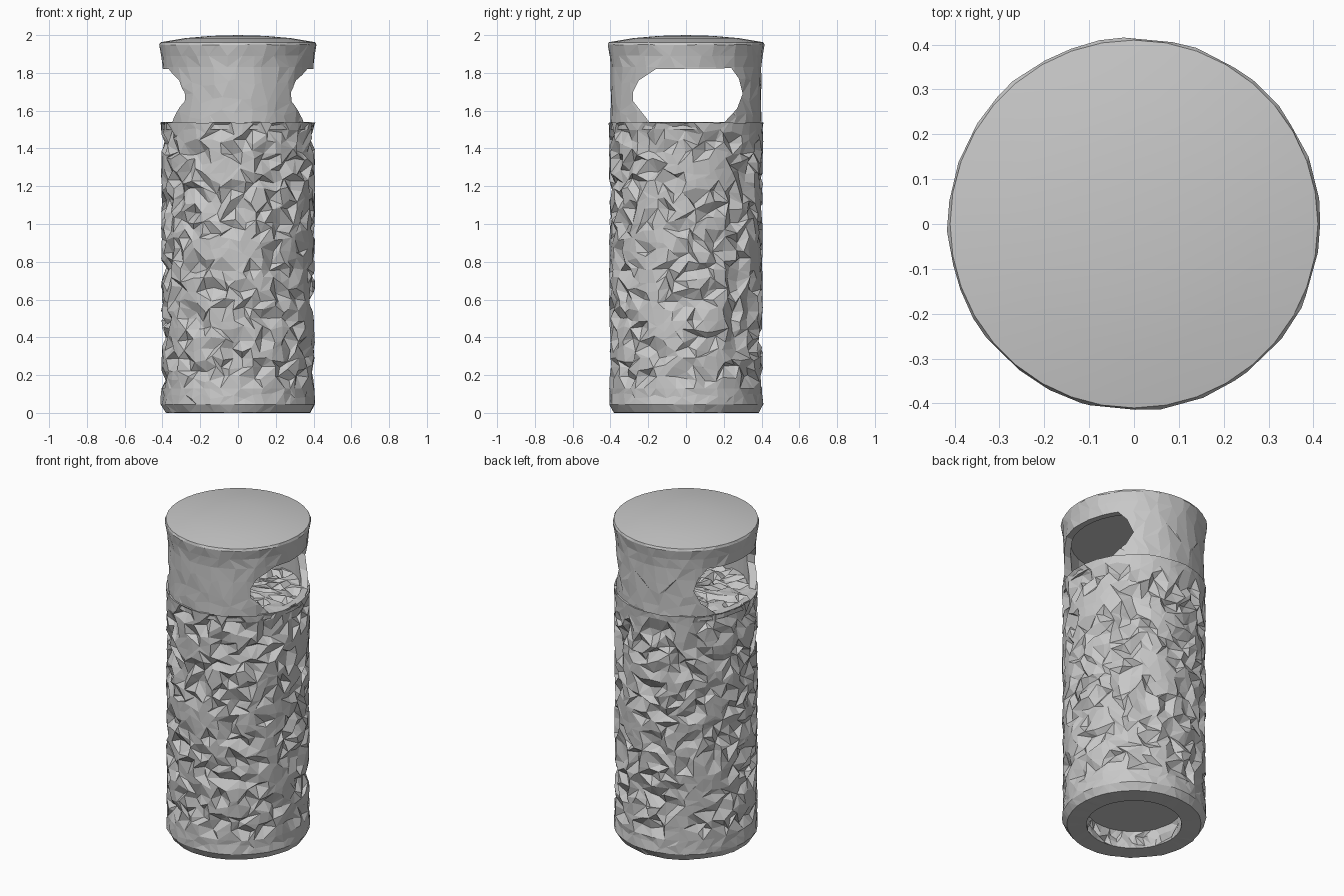
import bpy, bmesh, math, random
from mathutils import Vector

random.seed(7)
cube = bpy.data.objects.get("Cube")
if cube:
    bpy.data.objects.remove(cube)

stone = bpy.data.materials.new("grey_stone")
stone.use_nodes = True
GREY = (0.58, 0.58, 0.58, 1)
stone.diffuse_color = GREY
stone.node_tree.nodes["Principled BSDF"].inputs["Base Color"].default_value = GREY


def finish(name, bm):
    mesh = bpy.data.meshes.new(name)
    bm.to_mesh(mesh)
    bm.free()
    mesh.materials.append(stone)
    obj = bpy.data.objects.new(name, mesh)
    bpy.context.collection.objects.link(obj)
    return obj


def chipped_lathe(name, sections, columns, closed=False):
    """Turn a profile; each section is (start, end, steps, chip depth, chip chance)."""
    bm = bmesh.new()
    rings = []
    for start, end, steps, depth, chance in sections:
        a, b = Vector(start), Vector(end)
        step = (b - a) / steps
        inward = Vector((-step.y, step.x)).normalized()
        for i in range(steps):
            ring = []
            for c in range(columns):
                p = a + step * i
                turn = c
                if depth and p.x > 0.01:
                    turn += random.uniform(-0.38, 0.38)
                    if i:
                        p += step * random.uniform(-0.38, 0.38)
                    p += inward * random.uniform(0, 0.006)
                    if i and random.random() < chance:
                        p += inward * depth * random.uniform(0.5, 1)
                ang = math.tau * turn / columns
                ring.append(bm.verts.new((p.x * math.cos(ang), p.x * math.sin(ang), max(p.y, 0))))
            rings.append(ring)
    if not closed:
        last = sections[-1][1]
        rings.append([bm.verts.new((0, 0, last[1])) for c in range(columns)])
    for low, high in zip(rings, rings[1:]):
        for c in range(columns):
            d = (c + 1) % columns
            quad = [low[c], low[d], high[d], high[c]]
            if random.random() < 0.5:
                quad = quad[1:] + quad[:1]
            bm.faces.new((quad[0], quad[1], quad[2]))
            bm.faces.new((quad[0], quad[2], quad[3]))
    if closed:
        for c in range(columns):
            d = (c + 1) % columns
            bm.faces.new((rings[-1][c], rings[-1][d], rings[0][d], rings[0][c]))
    bmesh.ops.remove_doubles(bm, verts=bm.verts, dist=0.0005)
    bmesh.ops.recalc_face_normals(bm, faces=bm.faces)
    return finish(name, bm)


# Rough body with a recessed underside and a rough floor below the openings
chipped_lathe("rough_body", [
    ((0, 0.11), (0.27, 0.11), 1, 0, 0),
    ((0.27, 0.11), (0.27, 0), 3, 0.03, 0.4),
    ((0.27, 0), (0.385, 0), 1, 0, 0),
    ((0.385, 0), (0.412, 0.045), 1, 0.01, 0),
    ((0.412, 0.045), (0.408, 0.13), 2, 0.008, 0.3),
    ((0.408, 0.13), (0.41, 1.54), 27, 0.04, 0.33),
    ((0.41, 1.54), (0.05, 1.54), 7, 0.04, 0.35),
    ((0.05, 1.54), (0, 1.53), 1, 0, 0),
], 46)

# Smooth hood: outer wall, flared rim, domed top, flat ceiling and inner wall
hood = chipped_lathe("hood", [
    ((0.36, 1.5), (0.403, 1.5), 1, 0, 0),
    ((0.403, 1.5), (0.403, 1.83), 4, 0.005, 0.2),
    ((0.403, 1.83), (0.408, 1.89), 1, 0.005, 0.2),
    ((0.408, 1.89), (0.418, 1.95), 1, 0.012, 0.3),
    ((0.418, 1.95), (0.41, 1.962), 1, 0.012, 0.3),
    ((0.41, 1.962), (0.28, 1.984), 1, 0, 0),
    ((0.28, 1.984), (0.14, 1.996), 1, 0, 0),
    ((0.14, 1.996), (0, 2), 1, 0, 0),
    ((0, 2), (0, 1.84), 1, 0, 0),
    ((0, 1.84), (0.36, 1.84), 1, 0, 0),
    ((0.36, 1.84), (0.36, 1.5), 1, 0, 0),
], 36, closed=True)

# Drop the hidden axis faces and heal the two poles
bm = bmesh.new()
bm.from_mesh(hood.data)
axis = [e for e in bm.edges if all(v.co.xy.length < 0.001 for v in e.verts)]
bmesh.ops.delete(bm, geom=axis, context="EDGES")
bmesh.ops.recalc_face_normals(bm, faces=bm.faces)
bm.to_mesh(hood.data)
bm.free()

# Opening through both sides
outline = [(-0.28, 1.70), (-0.25, 1.76), (-0.16, 1.82), (0.24, 1.825), (0.28, 1.77),
           (0.30, 1.69), (0.27, 1.61), (0.2, 1.535), (-0.19, 1.535), (-0.28, 1.65)]
bm = bmesh.new()
face = bm.faces.new([bm.verts.new((-0.6, y, z)) for y, z in outline])
side = bmesh.ops.extrude_face_region(bm, geom=[face])["geom"]
bmesh.ops.translate(bm, vec=(1.2, 0, 0),
                    verts=[v for v in side if isinstance(v, bmesh.types.BMVert)])
bmesh.ops.recalc_face_normals(bm, faces=bm.faces)
cutter = finish("opening_cutter", bm)
cutter.hide_render = True

cut = hood.modifiers.new("openings", "BOOLEAN")
cut.operation = "DIFFERENCE"
cut.solver = "EXACT"
cut.object = cutter
bpy.context.view_layer.objects.active = hood
bpy.ops.object.modifier_apply(modifier=cut.name)
bpy.data.objects.remove(cutter)

# Smooth only the domed top
for poly in hood.data.polygons:
    poly.use_smooth = poly.normal.z > 0.97 and poly.center.z > 1.9
